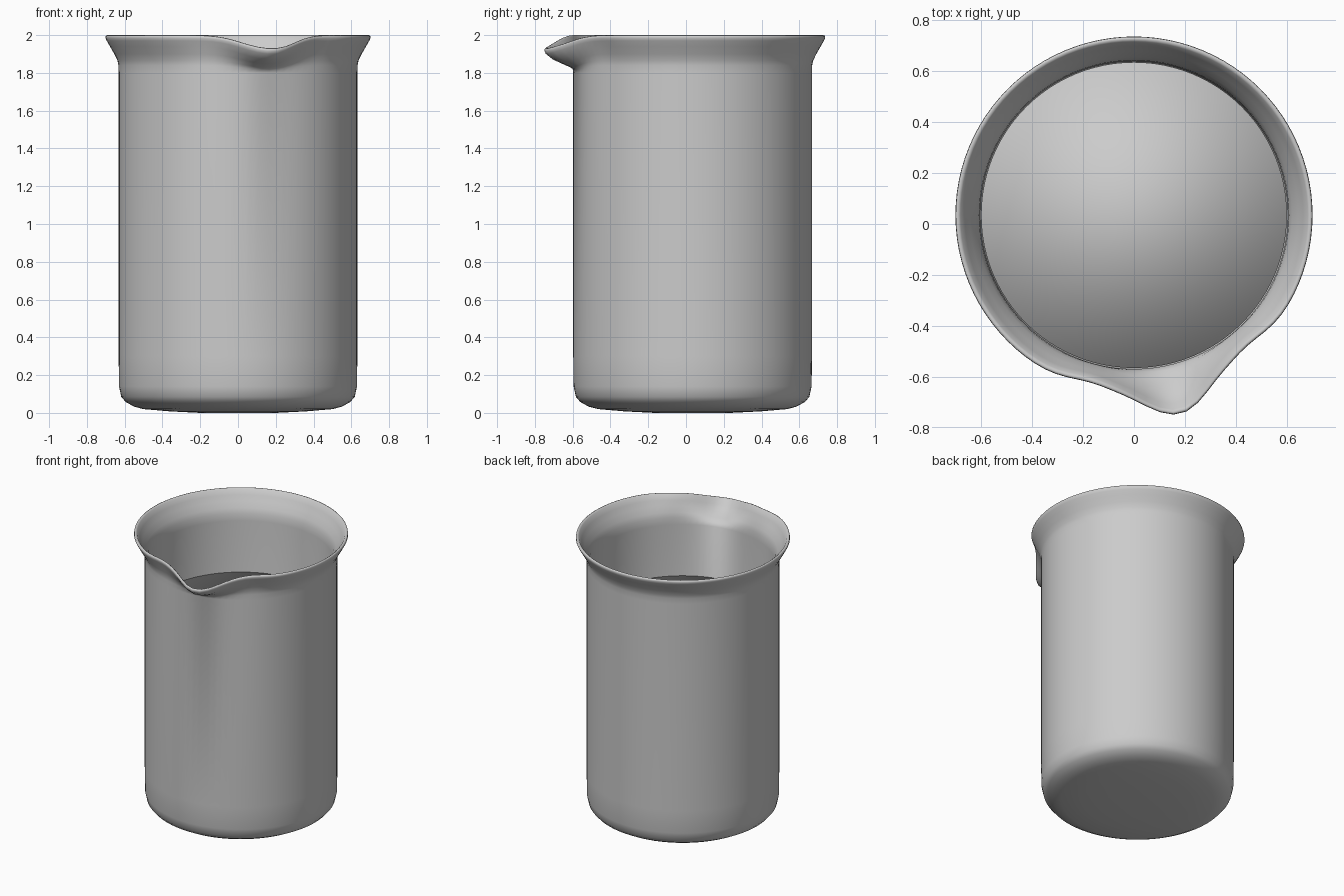
import bpy, bmesh
from math import cos, sin, pi, exp, degrees, radians

if "Cube" in bpy.data.objects:
    bpy.data.objects.remove(bpy.data.objects["Cube"])

SEGMENTS = 96
CENTER_Y = 0.035
SPOUT = radians(-77)


def spout_offset(angle, z):
    """Outward and downward push of the pouring lip at an angle and height."""
    w = min(max((z - 1.83) / 0.14, 0), 1)
    d = degrees((angle - SPOUT + pi) % (2 * pi) - pi)
    bulge = 0.10 * exp(-(d / 11.5) ** 2)
    pinch = 0.022 * exp(-((abs(d) - 28) / 10) ** 2)
    drop = 0.07 * exp(-(d / 15) ** 2)
    return w * (bulge - pinch), -drop * min(1, 0.25 + w) * (w > 0)


def lathe(name, profile, spout=False):
    """Turn an (r, z) profile round the axis, closing both ends on the axis."""
    bm = bmesh.new()
    rings = []
    for r, z in profile:
        ring = []
        for i in range(SEGMENTS):
            a = 2 * pi * i / SEGMENTS
            dr, dz = spout_offset(a, z) if spout else (0, 0)
            ring.append(bm.verts.new(((r + dr) * cos(a),
                                      CENTER_Y + (r + dr) * sin(a), z + dz)))
        rings.append(ring)
    for lo, hi in zip(rings, rings[1:]):
        for i in range(SEGMENTS):
            j = (i + 1) % SEGMENTS
            bm.faces.new((lo[i], lo[j], hi[j], hi[i]))
    bm.faces.new(rings[0][::-1])
    bm.faces.new(rings[-1])
    bmesh.ops.recalc_face_normals(bm, faces=bm.faces)
    mesh = bpy.data.meshes.new(name)
    bm.to_mesh(mesh)
    bm.free()
    mesh.shade_smooth()
    obj = bpy.data.objects.new(name, mesh)
    bpy.context.collection.objects.link(obj)
    return obj


# Glass vessel: outside up, over the flared lip, inside down to the floor
outer = [(0.20, 0.0), (0.36, 0.008), (0.50, 0.02), (0.55, 0.033), (0.595, 0.058),
         (0.618, 0.085), (0.63, 0.14), (0.632, 0.3), (0.632, 1.80), (0.633, 1.84),
         (0.638, 1.865), (0.655, 1.90), (0.678, 1.94), (0.695, 1.97)]
lip = [(0.702, 1.985), (0.700, 1.997), (0.692, 2.0), (0.682, 1.993)]
inner = [(0.665, 1.96), (0.645, 1.925), (0.622, 1.885), (0.609, 1.85), (0.605, 1.80),
         (0.605, 0.15), (0.59, 0.09), (0.53, 0.055), (0.35, 0.035), (0.20, 0.03)]
lathe("beaker_glass", outer + lip + inner, spout=True)

# Liquid filling the vessel to about two thirds
lathe("liquid", [(0.20, 0.036), (0.35, 0.041), (0.525, 0.061), (0.585, 0.095),
                 (0.601, 0.15), (0.601, 1.43)])
